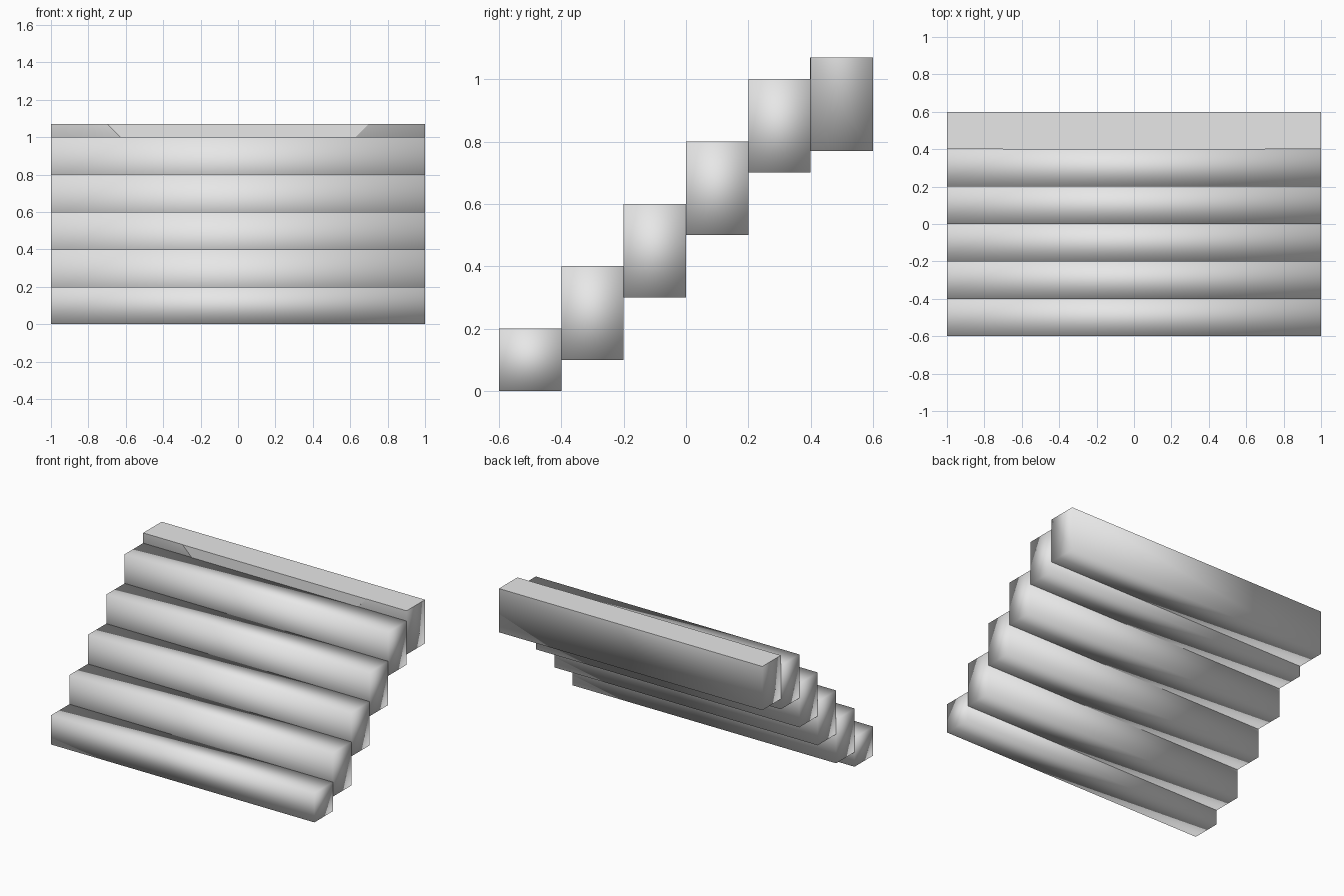
import bpy
import bmesh

old = bpy.data.objects.get("Cube")
if old:
    bpy.data.objects.remove(old, do_unlink=True)

# Single light grey material
grey = bpy.data.materials.new("light_grey")
grey.use_nodes = True
colour = (0.8, 0.8, 0.8, 1)
grey.diffuse_color = colour
grey.node_tree.nodes["Principled BSDF"].inputs["Base Color"].default_value = colour


def finish(bm, name):
    bmesh.ops.recalc_face_normals(bm, faces=bm.faces)
    mesh = bpy.data.meshes.new(name)
    bm.to_mesh(mesh)
    bm.free()
    mesh.materials.append(grey)
    obj = bpy.data.objects.new(name, mesh)
    bpy.context.collection.objects.link(obj)


def add_step(name, y, bottom, top, flat_top=False):
    """Full-width block with soft shading across its corners."""
    bm = bmesh.new()
    bmesh.ops.create_cube(bm, size=1)
    for v in bm.verts:
        v.co.x *= 2
        v.co.y = y + v.co.y * DEPTH
        v.co.z = top if v.co.z > 0 else bottom
    for f in bm.faces:
        f.smooth = True
        if flat_top and f.calc_center_median().z > top - 0.01:
            f.smooth = False
            for e in f.edges:
                e.smooth = False
    finish(bm, name)


DEPTH = 0.2
RISE = 0.2

# Five overlapping treads; the lowest is cut off at the ground
for i in range(5):
    top = RISE * (i + 1)
    add_step(f"step_{i + 1}", -0.5 + DEPTH * i, max(0, top - 0.3), top)

# Landing block with a flat top
add_step("landing", 0.5, 0.77, 1.07, flat_top=True)

# Thin flat panel on the exposed front of the landing
bm = bmesh.new()
outline = [(-0.63, 1.0), (0.63, 1.0), (0.7, 1.07), (-0.7, 1.07)]
face = bm.faces.new([bm.verts.new((x, 0.4, z)) for x, z in outline])
extruded = bmesh.ops.extrude_face_region(bm, geom=[face])["geom"]
for v in extruded:
    if isinstance(v, bmesh.types.BMVert):
        v.co.y -= 0.002
finish(bm, "landing_front_panel")
